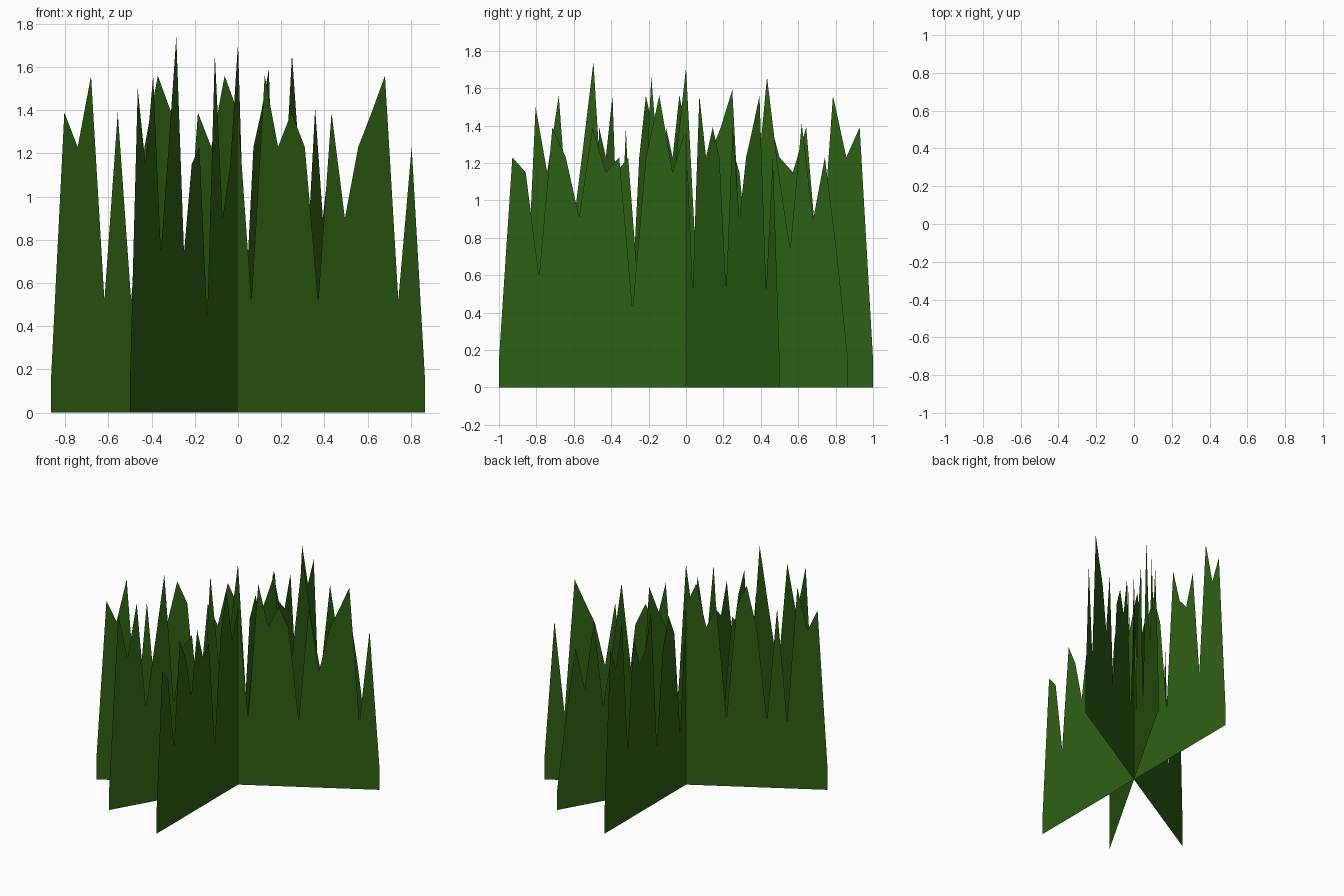
import bpy, bmesh, math

if "Cube" in bpy.data.objects:
    bpy.data.objects.remove(bpy.data.objects["Cube"])

# Grass clump: three crossing flat cards, each with a jagged top edge of 29 evenly spaced heights
CARDS = {
    "grass_card_wide": (30, [
        .15, 1.39, 1.23, 1.56, .52, 1.39, .52, 1.23, 1.56, 1.39, .52, 1.39, 1.23, 1.56,
        1.39, .52, 1.56, 1.23, 1.39, 1.23, .52, 1.39, .9, 1.23, 1.39, 1.56, .52, 1.23, .15]),
    "grass_card_diagonal": (60, [
        .15, 1.5, 1.15, 1.56, .74, 1.23, 1.74, .74, 1.15, 1.23, .43, 1.66, .9, 1.15,
        1.71, .52, 1.23, 1.39, 1.59, .43, 1.0, 1.66, 1.15, .74, 1.41, .9, 1.23, .74, .15]),
    "grass_card_deep": (90, [
        .15, 1.23, 1.15, .59, 1.39, 1.23, .91, 1.39, 1.15, 1.23, .42, 1.23, 1.56, 1.15,
        1.39, .42, 1.23, 1.39, 1.15, .42, 1.5, 1.23, 1.15, 1.39, .55, 1.56, 1.23, 1.39, .15]),
}

green = bpy.data.materials.new("grass_green")
green.diffuse_color = (0.027, 0.12, 0.007, 1)
green.use_nodes = True
green.node_tree.nodes["Principled BSDF"].inputs["Base Color"].default_value = green.diffuse_color


def grass_card(name, angle, heights):
    """Strip of quads from the ground up to the blade tips, turned about z."""
    bm = bmesh.new()
    c, s = math.cos(math.radians(angle)), math.sin(math.radians(angle))
    half = (len(heights) - 1) / 2
    columns = []
    for i, h in enumerate(heights):
        u = i / half - 1
        columns.append([bm.verts.new((u * c, u * s, z)) for z in (0, h)])
    for a, b in zip(columns, columns[1:]):
        bm.faces.new((a[0], b[0], b[1], a[1]))
    mesh = bpy.data.meshes.new(name)
    bm.to_mesh(mesh)
    bm.free()
    mesh.materials.append(green)
    bpy.context.collection.objects.link(bpy.data.objects.new(name, mesh))


for name, (angle, heights) in CARDS.items():
    grass_card(name, angle, heights)
